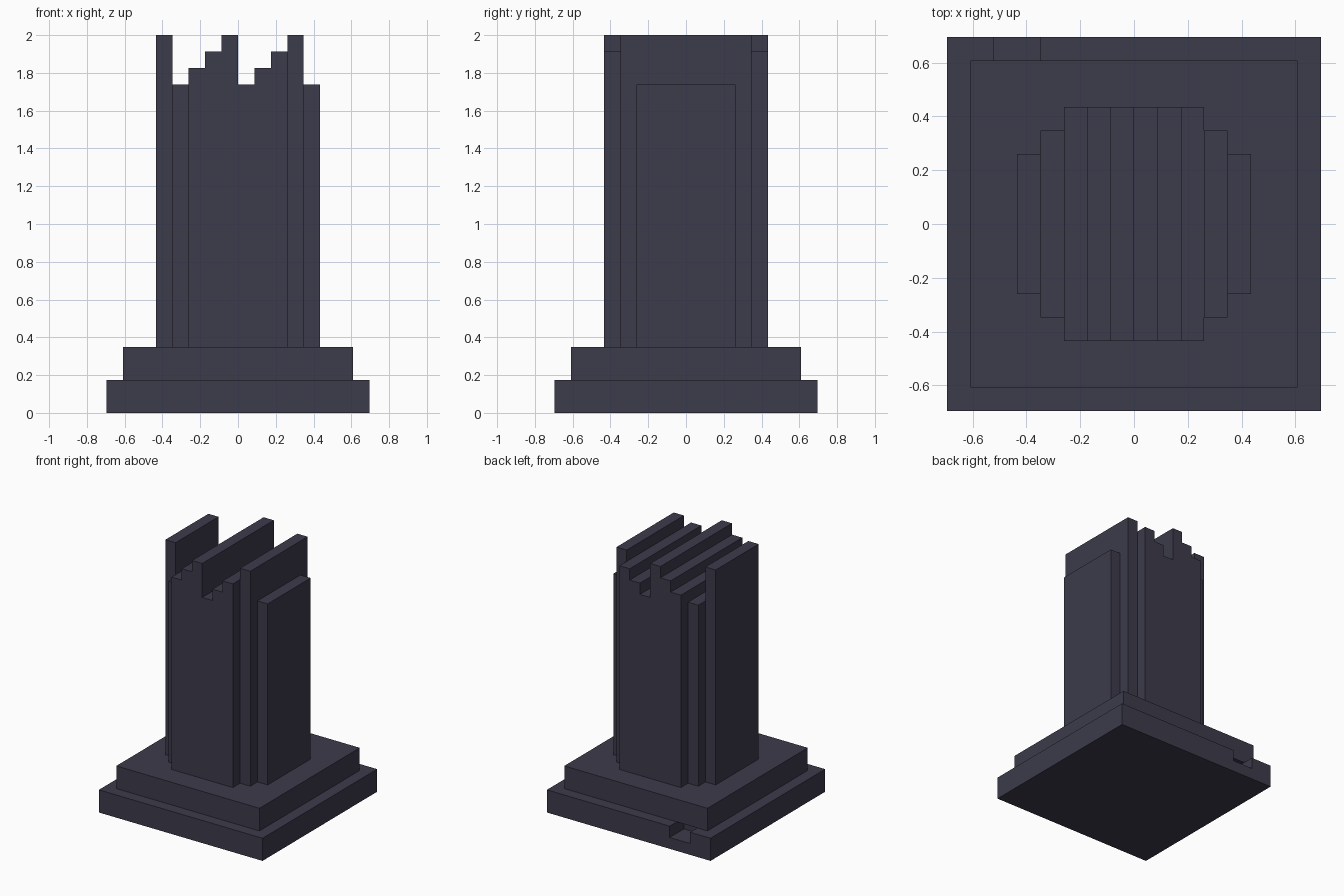
import bpy, bmesh

if "Cube" in bpy.data.objects:
    bpy.data.objects.remove(bpy.data.objects["Cube"])

U = 2 / 23  # one block unit; the model is 23 blocks tall

stone = bpy.data.materials.new("dark_slate")
stone.diffuse_color = (0.045, 0.043, 0.070, 1)
stone.use_nodes = True
stone.node_tree.nodes["Principled BSDF"].inputs["Base Color"].default_value = stone.diffuse_color


def prism(name, profile, y0, y1):
    """Extrude an (x, z) outline, given in block units, from y0 to y1."""
    bm = bmesh.new()
    face = bm.faces.new([bm.verts.new((x * U, y0 * U, z * U)) for x, z in profile])
    moved = bmesh.ops.extrude_face_region(bm, geom=[face])["geom"]
    bmesh.ops.translate(bm, vec=(0, (y1 - y0) * U, 0),
                        verts=[g for g in moved if isinstance(g, bmesh.types.BMVert)])
    bmesh.ops.recalc_face_normals(bm, faces=bm.faces)
    mesh = bpy.data.meshes.new(name)
    bm.to_mesh(mesh)
    bm.free()
    mesh.materials.append(stone)
    obj = bpy.data.objects.new(name, mesh)
    bpy.context.collection.objects.link(obj)
    return obj


def box(name, x0, x1, y0, y1, z0, z1):
    return prism(name, [(x0, z0), (x1, z0), (x1, z1), (x0, z1)], y0, y1)


# Two-step plinth
base = box("base_slab", -8, 8, -8, 8, 0, 2)
box("upper_slab", -7, 7, -7, 7, 2, 4)

# Small slot in the back edge of the base, reaching under the upper slab
cutter = box("slot_cutter", -6, -4, 6, 9, 1, 3)
cutter.hide_render = True
cutter.hide_set(True)
cut = base.modifiers.new("slot", "BOOLEAN")
cut.operation = "DIFFERENCE"
cut.solver = "EXACT"
cut.object = cutter

# Broken pillar core with a stepped top
core = [(-3, 4)]
for x, top in zip(range(-3, 3), (21, 22, 23, 20, 21, 22)):
    core += [(x, top), (x + 1, top)]
core.append((3, 4))
prism("pillar_core", core, -5, 5)

# Narrower layers on each side round off the pillar
for name, x, half_depth, top in (
        ("left_outer_layer", -5, 3, 23), ("left_inner_layer", -4, 4, 20),
        ("right_inner_layer", 3, 4, 23), ("right_outer_layer", 4, 3, 20)):
    box(name, x, x + 1, -half_depth, half_depth, 4, top)
